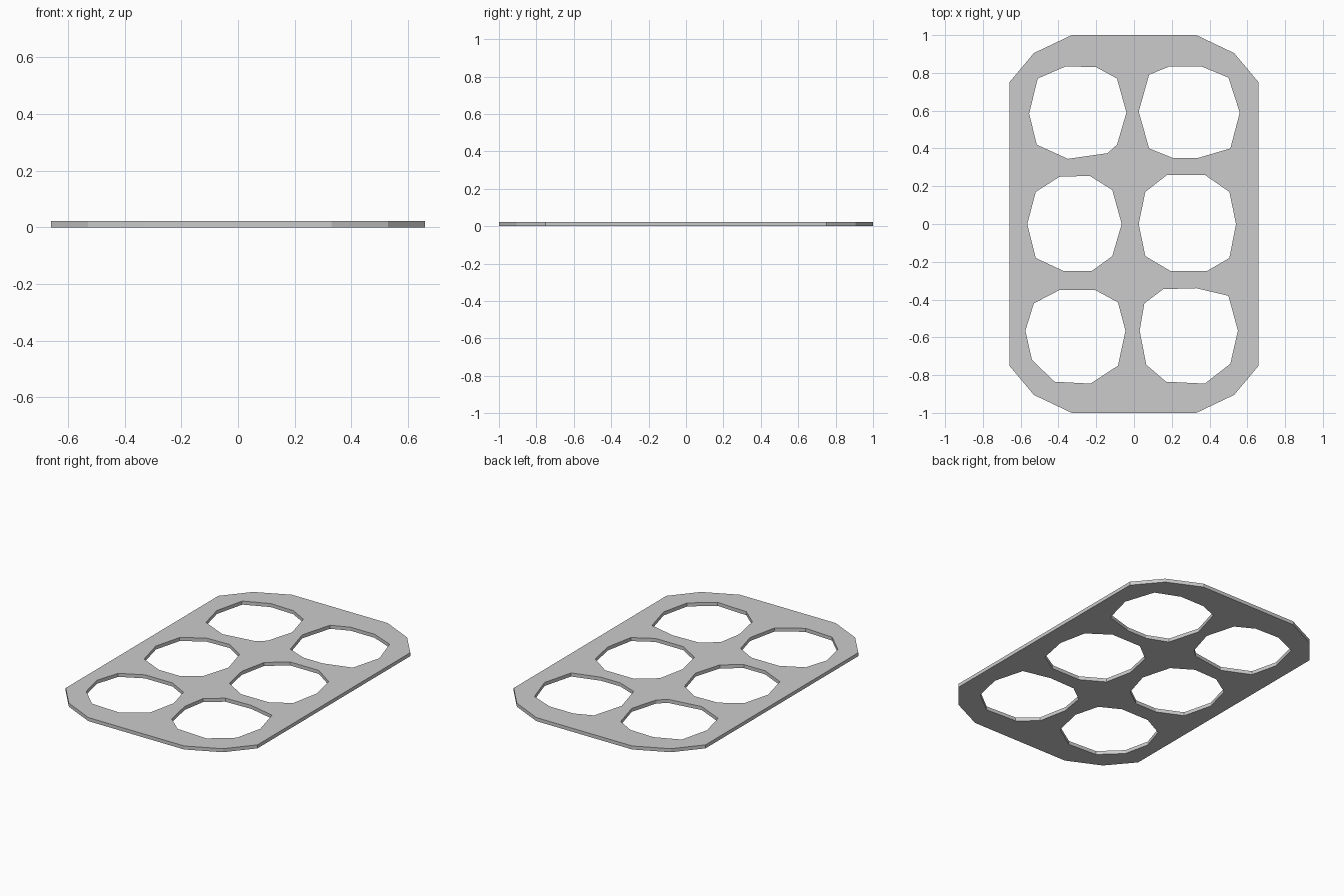
import bpy
import bmesh

if "Cube" in bpy.data.objects:
    bpy.data.objects.remove(bpy.data.objects["Cube"])

THICKNESS = 0.022

# Plate outline: one corner profile mirrored into all four quadrants
corner = [(0.66, 0.75), (0.53, 0.905), (0.33, 1.0)]
right = [(x, -y) for x, y in reversed(corner)] + corner
outline = right + [(-x, y) for x, y in reversed(right)]

# Six slightly irregular ten-sided cut-outs, clockwise from the top edge
top_left = [(-.36, .835), (-.20, .83), (-.09, .77), (-.04, .59), (-.09, .42),
            (-.14, .375), (-.35, .345), (-.515, .42), (-.555, .585), (-.51, .77)]
top_right = [(.19, .835), (.355, .835), (.50, .775), (.56, .59), (.51, .40),
             (.34, .35), (.205, .35), (.08, .40), (.025, .595), (.08, .79)]
mid_left = [(-.395, .25), (-.235, .255), (-.115, .18), (-.065, 0), (-.115, -.17),
            (-.225, -.25), (-.37, -.25), (-.52, -.18), (-.565, 0), (-.52, .17)]
mid_right = [(.175, .26), (.375, .26), (.505, .17), (.54, 0), (.505, -.18),
             (.385, -.25), (.195, -.25), (.06, -.17), (.025, 0), (.06, .17)]
low_left = [(-.395, -.35), (-.205, -.35), (-.085, -.415), (-.045, -.565), (-.085, -.75),
            (-.23, -.845), (-.42, -.835), (-.54, -.72), (-.575, -.565), (-.53, -.42)]
low_right = [(.155, -.345), (.33, -.34), (.50, -.38), (.55, -.565), (.51, -.74),
             (.375, -.845), (.17, -.835), (.065, -.745), (.03, -.565), (.055, -.42)]


def add_loop(bm, points):
    verts = [bm.verts.new((x, y, 0)) for x, y in points]
    return [bm.edges.new((a, b)) for a, b in zip(verts, verts[1:] + verts[:1])]


# Flat sheet with the holes left open
bm = bmesh.new()
edges = []
for loop in (outline, top_left, top_right, mid_left, mid_right, low_left, low_right):
    edges += add_loop(bm, loop)
bmesh.ops.triangle_fill(bm, edges=edges, use_beauty=True, normal=(0, 0, 1))
for face in bm.faces:
    face.normal_update()
    if face.normal.z < 0:
        face.normal_flip()

mesh = bpy.data.meshes.new("six_hole_plate")
bm.to_mesh(mesh)
bm.free()
plate = bpy.data.objects.new("six_hole_plate", mesh)
bpy.context.collection.objects.link(plate)

# Thicken upward from the ground
solid = plate.modifiers.new("thickness", 'SOLIDIFY')
solid.thickness = THICKNESS
solid.offset = 1
